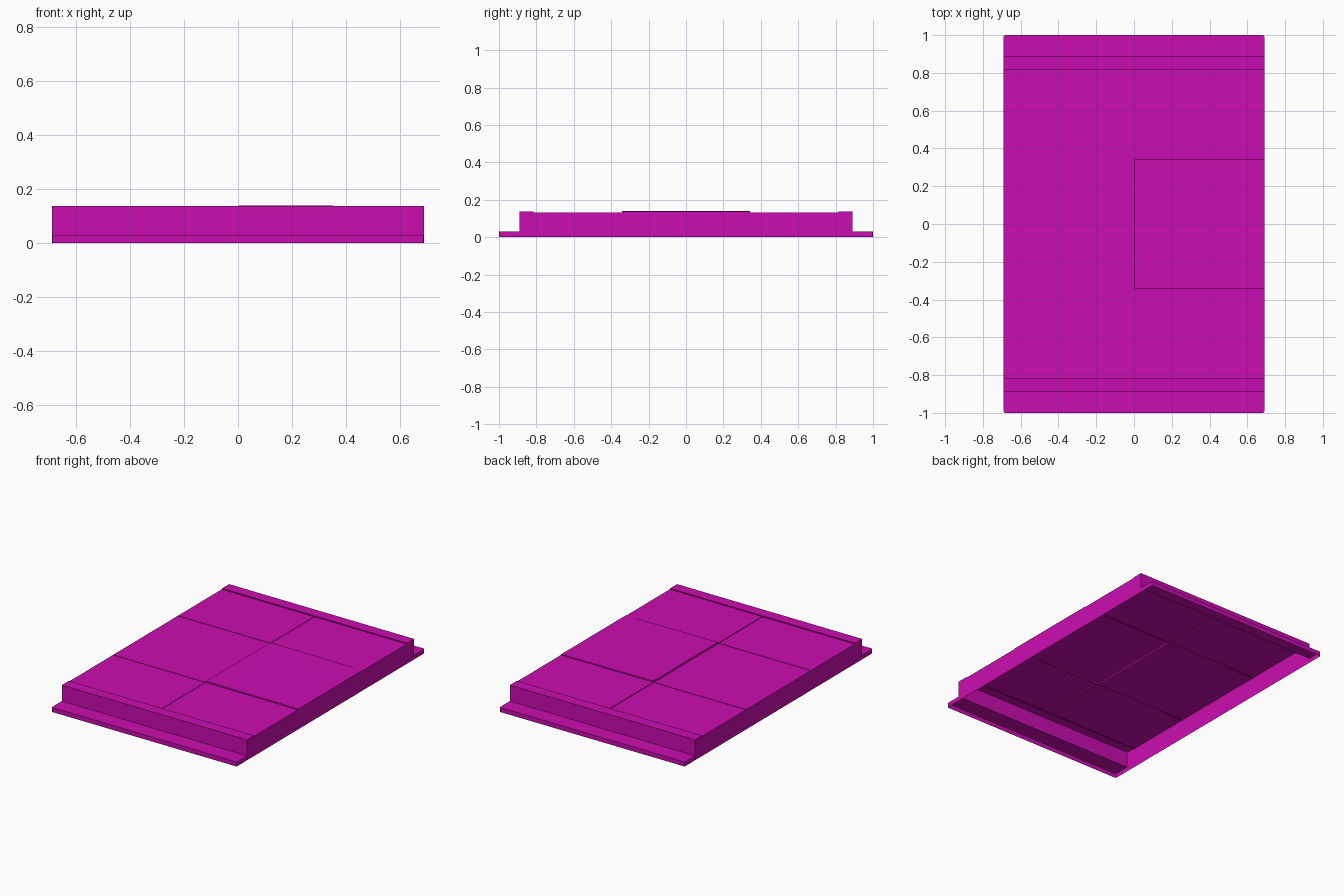
import bpy
import bmesh
from mathutils import Vector

cube = bpy.data.objects.get("Cube")
if cube:
    bpy.data.objects.remove(cube, do_unlink=True)

HALF_W = 0.69      # half width of the cover
END = 0.815        # where the raised end strips begin
SEAM = 0.345       # cross seams between panels
DECK = 0.133       # panel height
GAP = 0.002        # half width of a seam

magenta = bpy.data.materials.new("magenta")
magenta.use_nodes = True
colour = (0.6, 0.004, 0.44, 1)
magenta.diffuse_color = colour
magenta.node_tree.nodes["Principled BSDF"].inputs["Base Color"].default_value = colour


def finish(name, bm):
    mesh = bpy.data.meshes.new(name)
    bm.to_mesh(mesh)
    bm.free()
    mesh.materials.append(magenta)
    obj = bpy.data.objects.new(name, mesh)
    bpy.context.collection.objects.link(obj)
    return obj


# Open-bottomed shell: stepped side profile extruded across the width
half = [(1, 0), (1, 0.03), (0.89, 0.03), (0.89, 0.138), (END, 0.138), (END, DECK)]
profile = half + [(-y, z) for y, z in reversed(half)]
bm = bmesh.new()
side = bm.faces.new([bm.verts.new((-HALF_W, y, z)) for y, z in profile])
moved = bmesh.ops.extrude_face_region(bm, geom=[side], use_keep_orig=True)
bmesh.ops.translate(bm, vec=(2 * HALF_W, 0, 0),
                    verts=[g for g in moved["geom"] if isinstance(g, bmesh.types.BMVert)])
bmesh.ops.recalc_face_normals(bm, faces=bm.faces)
# Round the upright corners of the end flanges
corners = [e for e in bm.edges
           if all(abs(v.co.y) > 0.95 for v in e.verts)
           and abs(e.verts[0].co.z - e.verts[1].co.z) > 0.01]
bmesh.ops.bevel(bm, geom=corners, offset=0.008, segments=2, profile=0.5, affect='EDGES')
# Remove the underside and the opening that the panels fill
bm.normal_update()
openings = [f for f in bm.faces if f.normal.z < -0.9
            or (f.normal.z > 0.9 and abs(f.calc_center_median().y) < 0.1)]
bmesh.ops.delete(bm, geom=openings, context='FACES')
finish("cover_shell", bm)


# Deck panels: sheets with a short folded lip along the edges at the seams
def panel(name, x0, x1, y0, y1, inner_z, outer_z):
    bm = bmesh.new()
    corners = [(x, y, inner_z if abs(x) < 0.1 else outer_z)
               for x, y in ((x0, y0), (x1, y0), (x1, y1), (x0, y1))]
    top = [bm.verts.new(c) for c in corners]
    low = [bm.verts.new((x, y, DECK - 0.005)) for x, y, z in corners]
    bm.faces.new(top)
    for i in range(4):
        j = (i + 1) % 4
        bm.faces.new((top[j], top[i], low[i], low[j]))
    finish(name, bm)


rows = {"front": (-END, -SEAM), "middle": (-SEAM, SEAM), "back": (SEAM, END)}
for row, (y0, y1) in rows.items():
    raised = 0.007 if row == "middle" else 0
    panel(row + "_right_panel", -HALF_W, -GAP, y0 + GAP, y1 - GAP, DECK - 0.001, DECK)
    panel(row + "_left_panel", GAP, HALF_W, y0 + GAP, y1 - GAP,
          DECK + raised, DECK + raised / 2)


# Backing strips that close the seams from below
def strip(name, x, y, cx, cy):
    bm = bmesh.new()
    z = DECK - 0.005
    bm.faces.new([bm.verts.new(Vector((cx + sx * x, cy + sy * y, z)))
                  for sx, sy in ((-1, -1), (1, -1), (1, 1), (-1, 1))])
    finish(name, bm)


strip("centre_seam", 2 * GAP, END, 0, 0)
for name, y in (("front_end", -END), ("front", -SEAM), ("back", SEAM), ("back_end", END)):
    strip(name + "_seam", HALF_W, 2 * GAP, 0, y)
